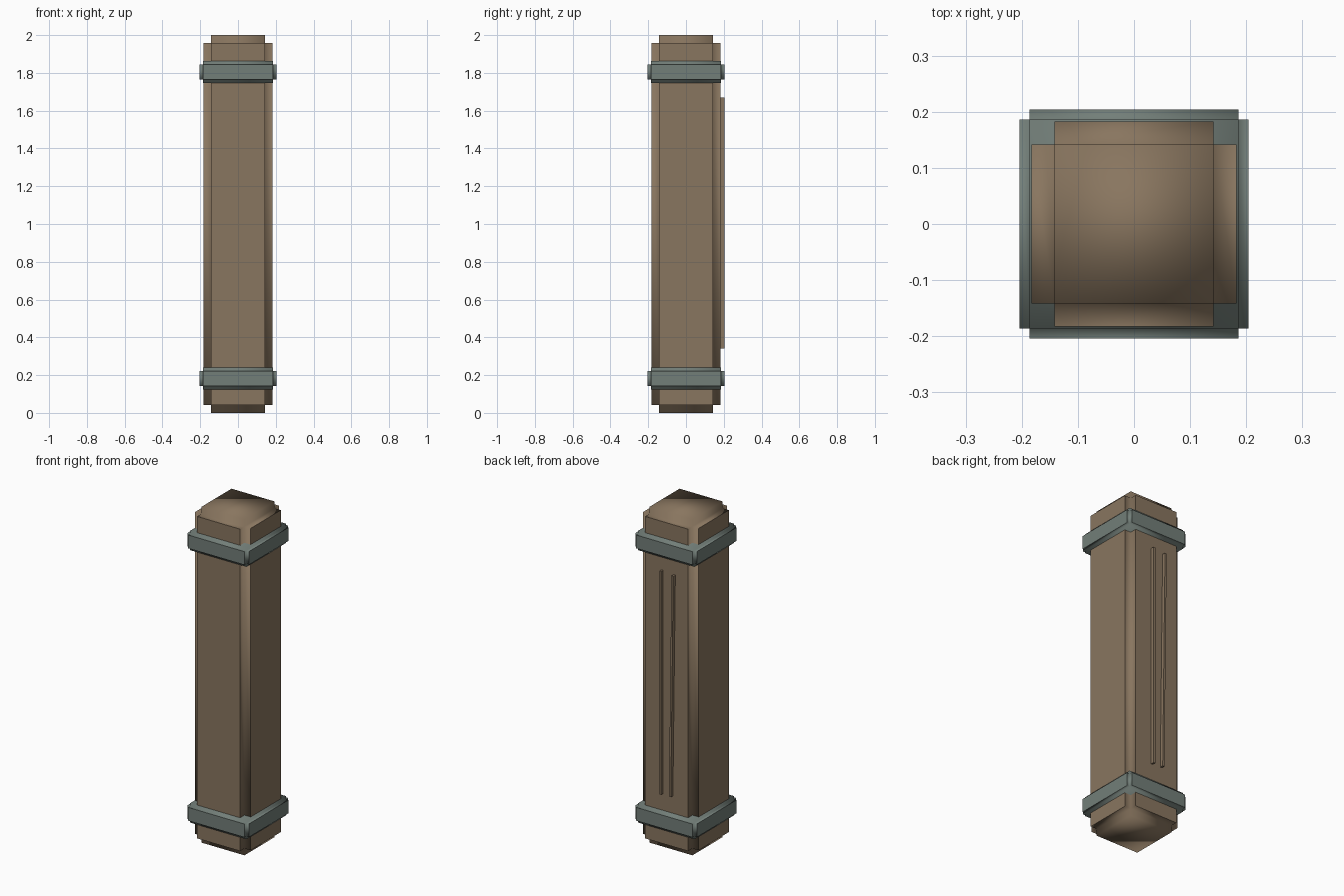
import bpy, bmesh, math
from mathutils import Matrix

if "Cube" in bpy.data.objects:
    bpy.data.objects.remove(bpy.data.objects["Cube"], do_unlink=True)


def make_material(name, colour):
    mat = bpy.data.materials.new(name)
    mat.use_nodes = True
    mat.diffuse_color = (*colour, 1)
    mat.node_tree.nodes["Principled BSDF"].inputs["Base Color"].default_value = (*colour, 1)
    return mat


wood = make_material("weathered wood", (0.25, 0.18, 0.115))
iron = make_material("grey green iron", (0.17, 0.21, 0.19))


def make_box(name, size, location, mat, notch=0, tilt=0):
    """Box whose edges are cut back to square steps when notch is set."""
    bm = bmesh.new()
    bmesh.ops.create_cube(bm, size=1, matrix=Matrix.Diagonal((*size, 1)))
    if notch:
        bmesh.ops.bevel(bm, geom=bm.edges[:], offset=notch, offset_type='OFFSET',
                        segments=2, profile=0, affect='EDGES')
        # The four broad sides stay flat, the caps and steps are smooth
        for face in bm.faces:
            c = face.calc_center_median()
            broad = max(abs(c.x) - size[0] / 2, abs(c.y) - size[1] / 2) > -0.001
            face.smooth = not broad
    mesh = bpy.data.meshes.new(name)
    bm.to_mesh(mesh)
    bm.free()
    mesh.materials.append(mat)
    obj = bpy.data.objects.new(name, mesh)
    obj.location = location
    obj.rotation_euler.y = tilt
    bpy.context.collection.objects.link(obj)
    return obj


# Timber post
make_box("post", (0.366, 0.366, 2), (0, 0, 1), wood, notch=0.041)

# Metal bands near both ends
for name, z in (("lower_band", 0.182), ("upper_band", 1.805)):
    make_box(name, (0.408, 0.408, 0.115), (0, 0, z), iron, notch=0.018)

# Two raised grain strips on the back, one slightly slanted
make_box("left_grain_strip", (0.012, 0.03, 1.33), (0.028, 0.188, 1.005), wood)
make_box("right_grain_strip", (0.012, 0.03, 1.32), (-0.044, 0.188, 1.003), wood,
         tilt=math.radians(-0.7))
